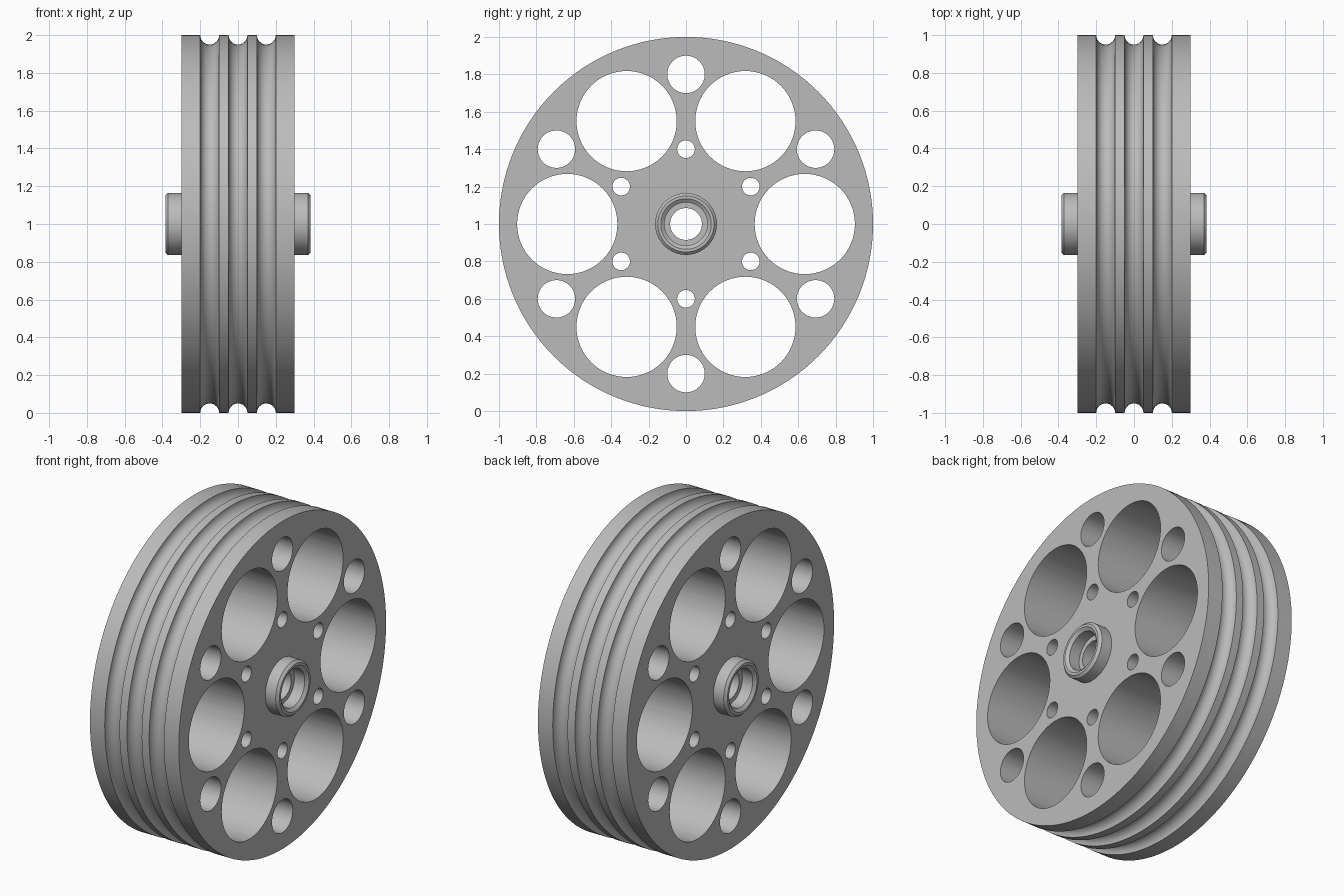
import bpy, bmesh
from math import cos, sin, pi, radians
from mathutils import Matrix, Vector

cube = bpy.data.objects.get("Cube")
if cube:
    bpy.data.objects.remove(cube, do_unlink=True)

SEGMENTS = 128
CENTRE = Vector((0, 0, 1))

grey = bpy.data.materials.new("satin_grey")
grey.use_nodes = True
colour = (0.5, 0.5, 0.5, 1)
grey.diffuse_color = colour
grey.node_tree.nodes["Principled BSDF"].inputs["Base Color"].default_value = colour


def add_object(name, bm):
    bmesh.ops.recalc_face_normals(bm, faces=bm.faces)
    mesh = bpy.data.meshes.new(name)
    bm.to_mesh(mesh)
    bm.free()
    mesh.materials.append(grey)
    obj = bpy.data.objects.new(name, mesh)
    bpy.context.collection.objects.link(obj)
    return obj


def lathe(name, profile):
    """Revolve a closed (x, radius) profile about the wheel axis."""
    bm = bmesh.new()
    rings = []
    for i in range(SEGMENTS):
        a = 2 * pi * i / SEGMENTS
        rings.append([bm.verts.new(CENTRE + Vector((x, r * cos(a), r * sin(a))))
                      for x, r in profile])
    n = len(profile)
    for i, ring in enumerate(rings):
        after = rings[(i + 1) % SEGMENTS]
        for j in range(n):
            k = (j + 1) % n
            bm.faces.new((ring[j], ring[k], after[k], after[j]))
    return add_object(name, bm)


# Grooved rim, running from the left edge to the right edge
rim = [(-0.3, 1)]
for groove in (-0.15, 0, 0.15):
    for step in range(13):
        a = pi * step / 12
        rim.append((groove - 0.05 * cos(a), 1 - 0.05 * sin(a)))
rim.append((0.3, 1))

# One end of the hub: boss, chamfers and stepped bore
hub_end = [(0.3, 0.165), (0.37, 0.165), (0.385, 0.15), (0.385, 0.135),
           (0.37, 0.115), (0.3, 0.115), (0.3, 0.085)]
mirrored_end = [(-x, r) for x, r in reversed(hub_end)]
wheel = lathe("pulley_wheel", rim + hub_end + mirrored_end)

# Lightening and bolt holes: distance from axis, radius, first angle
bm = bmesh.new()
for distance, radius, start in ((0.635, 0.268, 0), (0.8, 0.1, 30), (0.4, 0.047, 30)):
    for i in range(6):
        a = radians(start + 60 * i)
        place = Matrix.Translation(CENTRE + Vector((0, cos(a), sin(a))) * distance)
        bmesh.ops.create_cone(bm, cap_ends=True, segments=64, radius1=radius,
                              radius2=radius, depth=1,
                              matrix=place @ Matrix.Rotation(pi / 2, 4, "Y"))
cutter = add_object("hole_cutter", bm)
cutter.hide_render = True

holes = wheel.modifiers.new("holes", "BOOLEAN")
holes.operation = "DIFFERENCE"
holes.solver = "EXACT"
holes.object = cutter

bpy.ops.object.select_all(action="DESELECT")
wheel.select_set(True)
bpy.context.view_layer.objects.active = wheel
bpy.ops.object.modifier_apply(modifier=holes.name)
bpy.data.objects.remove(cutter, do_unlink=True)
bpy.ops.object.shade_smooth_by_angle(angle=radians(30))
